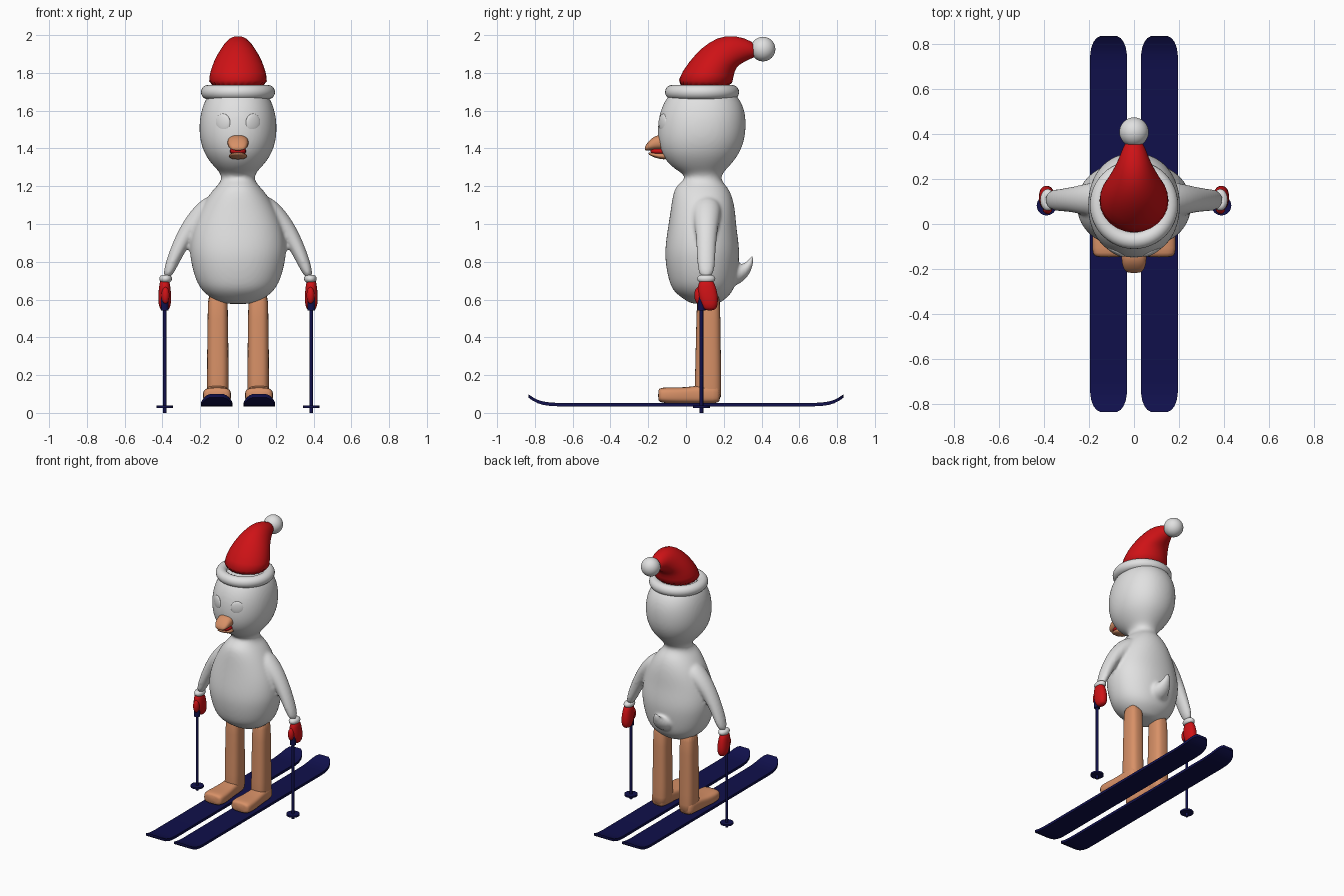
import bpy, bmesh, math
from mathutils import Vector as V

if "Cube" in bpy.data.objects:
    bpy.data.objects.remove(bpy.data.objects["Cube"])


def material(name, rgb):
    m = bpy.data.materials.new(name)
    m.diffuse_color = (*rgb, 1)
    m.use_nodes = True
    m.node_tree.nodes["Principled BSDF"].inputs["Base Color"].default_value = m.diffuse_color
    return m


WHITE = material("white", (0.75, 0.75, 0.75))
RED = material("red", (0.62, 0.006, 0.008))
ORANGE = material("orange", (0.68, 0.28, 0.135))
NAVY = material("navy", (0.005, 0.005, 0.07))


def section(P, Q, w, power=2.0, n=24):
    """Closed superellipse whose one axis runs P to Q and other half axis is w."""
    P, Q, w = V(P), V(Q), V(w)
    c, h = (P + Q) / 2, (P - Q) / 2
    pts = []
    for i in range(n):
        a = math.tau * i / n
        ca, sa = math.cos(a), math.sin(a)
        pts.append(c + h * math.copysign(abs(ca) ** (2 / power), ca)
                   + w * math.copysign(abs(sa) ** (2 / power), sa))
    return pts


def skin(bm, rings):
    vs = [[bm.verts.new(p) for p in r] for r in rings]
    n = len(vs[0])
    for a, b in zip(vs, vs[1:]):
        for i in range(n):
            bm.faces.new((a[i], a[(i + 1) % n], b[(i + 1) % n], b[i]))
    bm.faces.new(vs[0])
    bm.faces.new(vs[-1])


def finish(name, bm, mat, subsurf=1, angle=180):
    bmesh.ops.recalc_face_normals(bm, faces=bm.faces)
    me = bpy.data.meshes.new(name)
    bm.to_mesh(me)
    bm.free()
    me.materials.append(mat)
    ob = bpy.data.objects.new(name, me)
    bpy.context.collection.objects.link(ob)
    me.shade_smooth()
    if angle < 180:
        me.set_sharp_from_angle(angle=math.radians(angle))
    if subsurf:
        s = ob.modifiers.new("subdivide", 'SUBSURF')
        s.levels = s.render_levels = subsurf
    return ob


def loft(name, mat, sections, power=2.0):
    bm = bmesh.new()
    skin(bm, [section(*s, power) for s in sections])
    return finish(name, bm, mat)


def upright(rows, cx=0):
    """Sections stacked in z: (z, half width, front y, back y)."""
    return [((cx, f, z), (cx, b, z), (w, 0, 0)) for z, w, f, b in rows]


def lengthwise(rows, cx=0):
    """Sections along y: (y, half width, low z, high z)."""
    return [((cx, y, t), (cx, y, b), (w, 0, 0)) for y, w, b, t in rows]


def ball(name, mat, loc, size, turn=0):
    bpy.ops.mesh.primitive_uv_sphere_add(segments=32, ring_count=20, location=loc, rotation=(0, 0, turn))
    return dress(name, mat, size)


def rod(name, mat, loc, r, depth):
    bpy.ops.mesh.primitive_cylinder_add(vertices=24, radius=r, depth=depth, location=loc)
    return dress(name, mat, (1, 1, 1), 40)


def dress(name, mat, size, angle=180):
    ob = bpy.context.object
    ob.name, ob.scale = name, size
    ob.data.materials.append(mat)
    ob.data.shade_smooth()
    if angle < 180:
        ob.data.set_sharp_from_angle(angle=math.radians(angle))
    return ob


# Body: torso with head, arms and tail fused into one smooth skin
bm = bmesh.new()
torso = [(.575, .06, .03, .17), (.595, .125, 0, .20), (.64, .188, -.068, .25), (.70, .226, -.093, .268),
         (.80, .252, -.112, .283), (.88, .26, -.112, .284), (.98, .242, -.097, .268),
         (1.07, .205, -.083, .262), (1.14, .165, -.073, .248), (1.19, .125, -.06, .225),
         (1.215, .098, -.035, .20), (1.245, .086, .002, .183), (1.275, .098, -.03, .20),
         (1.30, .125, -.075, .225), (1.36, .174, -.128, .277), (1.43, .20, -.15, .308),
         (1.50, .208, -.153, .319), (1.58, .202, -.144, .318), (1.66, .177, -.113, .292),
         (1.73, .12, -.05, .22)]
skin(bm, [section(*s, 2.15) for s in upright(torso)])
for s in (-1, 1):
    arm = [((s * .14, .11, 1.17), (s * .07, .11, 1.07), .08), ((s * .235, .11, 1.095), (s * .155, .11, 1.0), .075),
           ((s * .31, .108, .985), (s * .232, .108, .93), .056), ((s * .37, .106, .845), (s * .302, .106, .815), .05),
           ((s * .406, .107, .715), (s * .357, .107, .70), .042)]
    skin(bm, [section(p, q, (0, r, 0)) for p, q, r in arm])
tail = [((0, .2, .81), (0, .2, .65), .09), ((0, .28, .785), (0, .30, .685), .06),
        ((0, .315, .79), (0, .35, .75), .035), ((0, .35, .84), (0, .364, .835), .012)]
skin(bm, [section(p, q, (r, 0, 0)) for p, q, r in tail])
body = finish("body", bm, WHITE, 2)
rm = body.modifiers.new("fuse", 'REMESH')
rm.mode, rm.voxel_size, rm.use_smooth_shade = 'VOXEL', .01, True
sm = body.modifiers.new("soften", 'SMOOTH')
sm.factor, sm.iterations = .5, 6

# Hat: bent cone, brim and pompom
hat = [(-.068, 1.71, .25, 1.71, .167), (-.022, 1.81, .25, 1.785, .152), (.05, 1.902, .268, 1.832, .127),
       (.12, 1.964, .30, 1.853, .098), (.21, 2.004, .33, 1.868, .072), (.31, 1.988, .355, 1.88, .052),
       (.385, 1.945, .378, 1.89, .028)]
loft("hat", RED, [((0, a, b), (0, c, d), (w, 0, 0)) for a, b, c, d, w in hat])
bpy.ops.mesh.primitive_torus_add(major_segments=48, minor_segments=20, major_radius=.158,
                                 minor_radius=.038, location=(0, .085, 1.698))
dress("hat_brim", WHITE, (1, 1, 1))
ball("pompom", WHITE, (0, .408, 1.926), (.065, .065, .065))

# Beak and mouth
loft("upper_beak", ORANGE, lengthwise([(-.09, .055, 1.39, 1.47), (-.15, .057, 1.392, 1.475), (-.185, .052, 1.39, 1.452),
                                       (-.207, .042, 1.389, 1.427), (-.218, .026, 1.389, 1.408)]), 2.4)
loft("mouth", RED, lengthwise([(-.09, .045, 1.365, 1.405), (-.15, .045, 1.367, 1.405), (-.19, .036, 1.37, 1.402)]), 2.4)
loft("lower_beak", ORANGE, lengthwise([(-.09, .05, 1.338, 1.377), (-.15, .049, 1.345, 1.377), (-.18, .041, 1.358, 1.378),
                                       (-.2, .026, 1.368, 1.379)]), 2.4)

for s, side in ((-1, "left"), (1, "right")):
    # Eye
    ball("eye_" + side, WHITE, (s * .08, -.121, 1.535), (.044, .014, .049), s * math.radians(28))
    # Leg and foot
    loft("leg_" + side, ORANGE, upright([(.06, .055, .05, .185), (.10, .058, .045, .188), (.3, .057, .05, .185),
                                         (.5, .054, .055, .182), (.68, .053, .058, .18)], s * .107), 2.8)
    loft("foot_" + side, ORANGE, lengthwise([(-.148, .06, .064, .122), (-.135, .073, .054, .135),
                                             (-.08, .077, .05, .135), (0, .067, .05, .135), (.06, .059, .05, .145),
                                             (.15, .057, .05, .15), (.184, .046, .056, .14)], s * .111), 3.2)
    # Ski with both ends curled up and rounded
    half = [(0, .083, .044), (.35, .083, .044), (.68, .083, .044), (.72, .083, .046), (.755, .081, .051),
            (.785, .076, .06), (.808, .067, .072), (.825, .054, .083), (.835, .036, .091)]
    bm = bmesh.new()
    rows = [(-y, w, z) for y, w, z in half[:0:-1]] + half
    x, t = s * .113, .009
    skin(bm, [[(x - w, y, z - t), (x + w, y, z - t), (x + w, y, z + t), (x - w, y, z + t)] for y, w, z in rows])
    finish("ski_" + side, bm, NAVY, 0, 40)
    # Pole with handle and basket
    x = s * .388
    rod("pole_" + side, NAVY, (x, .082, .31), .0095, .62)
    rod("pole_handle_" + side, NAVY, (x, .082, .585), .02, .085)
    rod("pole_basket_" + side, NAVY, (x, .082, .032), .044, .012)
    # Mitten, thumb and cuff
    loft("mitten_" + side, RED, upright([(.71, .024, .075, .14), (.67, .03, .06, .158), (.62, .035, .062, .17),
                                         (.575, .034, .078, .17), (.54, .022, .095, .157)], x), 2.3)
    ball("thumb_" + side, RED, (x - s * .004, .066, .622), (.021, .022, .044))
    bpy.ops.mesh.primitive_torus_add(major_segments=32, minor_segments=14, major_radius=.019,
                                     minor_radius=.018, location=(s * .383, .107, .71))
    dress("cuff_" + side, WHITE, (.9, 1.3, 1.1))
